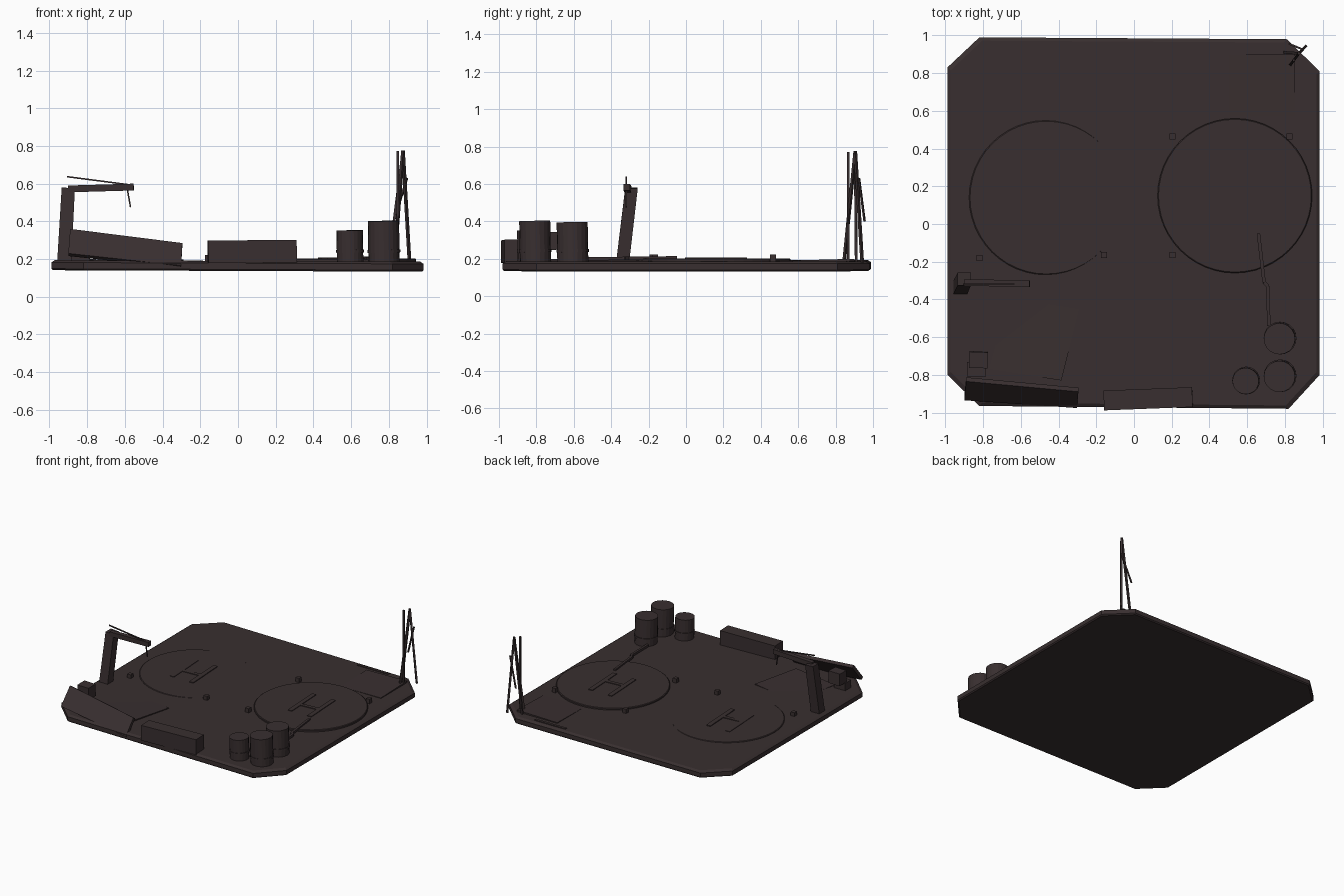
import bpy, bmesh, math
from mathutils import Vector, Matrix

mat = bpy.data.materials.new("dark brown metal")
mat.diffuse_color = (0.040, 0.028, 0.029, 1)


def finish(name, bm):
    bmesh.ops.recalc_face_normals(bm, faces=bm.faces)
    me = bpy.data.meshes.new(name)
    bm.to_mesh(me)
    bm.free()
    me.materials.append(mat)
    ob = bpy.data.objects.new(name, me)
    bpy.context.collection.objects.link(ob)
    return ob


def loft(name, rings):
    """Closed solid through rings of equal point count."""
    bm = bmesh.new()
    vs = [[bm.verts.new(p) for p in r] for r in rings]
    n = len(vs[0])
    for a, b in zip(vs, vs[1:]):
        for i in range(n):
            bm.faces.new((a[i], a[(i + 1) % n], b[(i + 1) % n], b[i]))
    bm.faces.new(vs[0])
    bm.faces.new(vs[-1])
    return finish(name, bm)


def box(name, loc, size, rot=(0, 0, 0)):
    ob = loft(name, [[(x * size[0] / 2, y * size[1] / 2, z * size[2] / 2)
                      for x, y in ((-1, -1), (1, -1), (1, 1), (-1, 1))] for z in (-1, 1)])
    ob.location = loc
    ob.rotation_euler = [math.radians(a) for a in rot]
    return ob


def lathe(name, loc, profile, n, rot=(0, 0, 0)):
    ob = loft(name, [[(r * math.cos(2 * math.pi * i / n), r * math.sin(2 * math.pi * i / n), z)
                      for i in range(n)] for r, z in profile])
    ob.location = loc
    ob.rotation_euler = [math.radians(a) for a in rot]
    return ob


def beam(name, a, b, w, h=None):
    """Rectangular bar from a to b."""
    a, b = Vector(a), Vector(b)
    d = b - a
    ob = box(name, (a + b) / 2, (w, h or w, d.length))
    ob.rotation_euler = d.to_track_quat('Z', 'Y').to_euler()
    return ob


# Deck: octagonal slab, bevelled top rim, slightly tilted
outline = [(-0.82, 0.99), (-0.99, 0.83), (-0.99, -0.80), (-0.82, -0.965),
           (0.82, -0.98), (0.985, -0.80), (0.985, 0.81), (0.81, 0.98)]


def ring(s, z):
    return [(x * s, y * s, z - 0.004 * x) for x, y in outline]


loft("deck", [ring(0.992, 0.137), ring(1, 0.145), ring(1, 0.178), ring(0.982, 0.19)])

# Two landing pads with H-shaped bar markings
lathe("right_pad", (0.535, 0.15, 0.17), [(0.41, 0), (0.41, 0.028), (0.405, 0.032)], 48)
lathe("left_pad", (-0.465, 0.14, 0.17), [(0.41, 0), (0.41, 0.021), (0.405, 0.025)], 48, (0, 0.8, 0))
for cx, z in ((0.535, 0.203), (-0.50, 0.196)):
    for s in (-1, 1):
        box("pad_bar", (cx + s * 0.085, 0.16, z), (0.035, 0.33, 0.009), (0, 0, 3))
    box("pad_crossbar", (cx, 0.13, z), (0.15, 0.03, 0.008), (0, 0, 4))

# Edge lamps around the pads
for x, y in ((0.205, 0.465), (0.825, 0.465), (0.205, -0.165),
             (-0.16, -0.165), (-0.82, -0.18)):
    box("pad_lamp", (x, y, 0.20), (0.032, 0.032, 0.045))

# Barrels with a raised hoop
for x, y, r, top in ((0.775, -0.605, 0.083, 0.395), (0.775, -0.805, 0.083, 0.402),
                     (0.595, -0.83, 0.07, 0.352)):
    h = top - 0.18
    lathe("barrel", (x, y, 0.18), [(r, 0), (r, h)], 20, (1, -1, 0))
    lathe("barrel_hoop", (x, y, 0.235), [(r + 0.004, 0), (r + 0.004, 0.015)], 20, (1, -1, 0))

# Long crate and the stacked small boxes
box("long_crate", (0.075, -0.927, 0.24), (0.47, 0.105, 0.12), (0, -0.5, 2.2))
box("upper_box", (-0.825, -0.72, 0.295), (0.10, 0.085, 0.095), (2, 0, -2))
box("lower_box", (-0.835, -0.77, 0.215), (0.10, 0.075, 0.075))

# Fallen side panel leaning at the front left
panel = [(-0.90, -0.935, 0.23), (-0.302, -0.976, 0.165), (-0.295, -0.89, 0.285), (-0.89, -0.835, 0.36)]
loft("leaning_panel", [panel, [(x, y + 0.022, z - 0.014) for x, y, z in panel]])

# Thin plates lying on the deck
loft("floor_sheet", [[(-0.29, -0.45, z), (-0.385, -0.83, z + 0.004), (-0.77, -0.77, z),
                      (-0.67, -0.39, z - 0.012)] for z in (0.18, 0.197)])
loft("corner_plate", [[(0.50, 0.57, z - 0.006), (0.855, 0.57, z - 0.003), (0.855, 0.90, z + 0.006),
                       (0.50, 0.90, z)] for z in (0.182, 0.194)])
box("corner_strip", (0.53, 0.94, 0.186), (0.27, 0.02, 0.014))

# Fuel pipe from barrels to the pad
path = [(0.66, -0.05, 0.205), (0.69, -0.31, 0.203), (0.71, -0.33, 0.202), (0.715, -0.54, 0.20)]
for a, b in zip(path, path[1:]):
    beam("fuel_pipe", a, b, 0.018)

# Crane: leaning post, arm, stay rod and cable
loft("crane_post", [[(-0.96, -0.375, 0.17), (-0.885, -0.375, 0.17), (-0.885, -0.305, 0.17), (-0.96, -0.305, 0.17)],
                    [(-0.935, -0.325, 0.58), (-0.865, -0.325, 0.575), (-0.865, -0.258, 0.575), (-0.935, -0.258, 0.58)]])
beam("crane_arm", (-0.90, -0.31, 0.572), (-0.553, -0.317, 0.582), 0.035, 0.036)
beam("crane_stay", (-0.907, -0.32, 0.637), (-0.56, -0.318, 0.592), 0.008)
beam("crane_cable", (-0.587, -0.318, 0.57), (-0.57, -0.32, 0.475), 0.007)

# Antenna mast: splayed legs, upright and brace
apex = (0.875, 0.905, 0.775)
for foot in ((0.80, 0.91, 0.18), (0.91, 0.942, 0.18), (0.83, 0.845, 0.18)):
    beam("mast_leg", foot, apex, 0.014)
beam("mast_upright", (0.848, 0.867, 0.18), (0.848, 0.868, 0.772), 0.014)
beam("mast_brace", (0.825, 0.955, 0.40), (0.897, 0.925, 0.63), 0.01)
